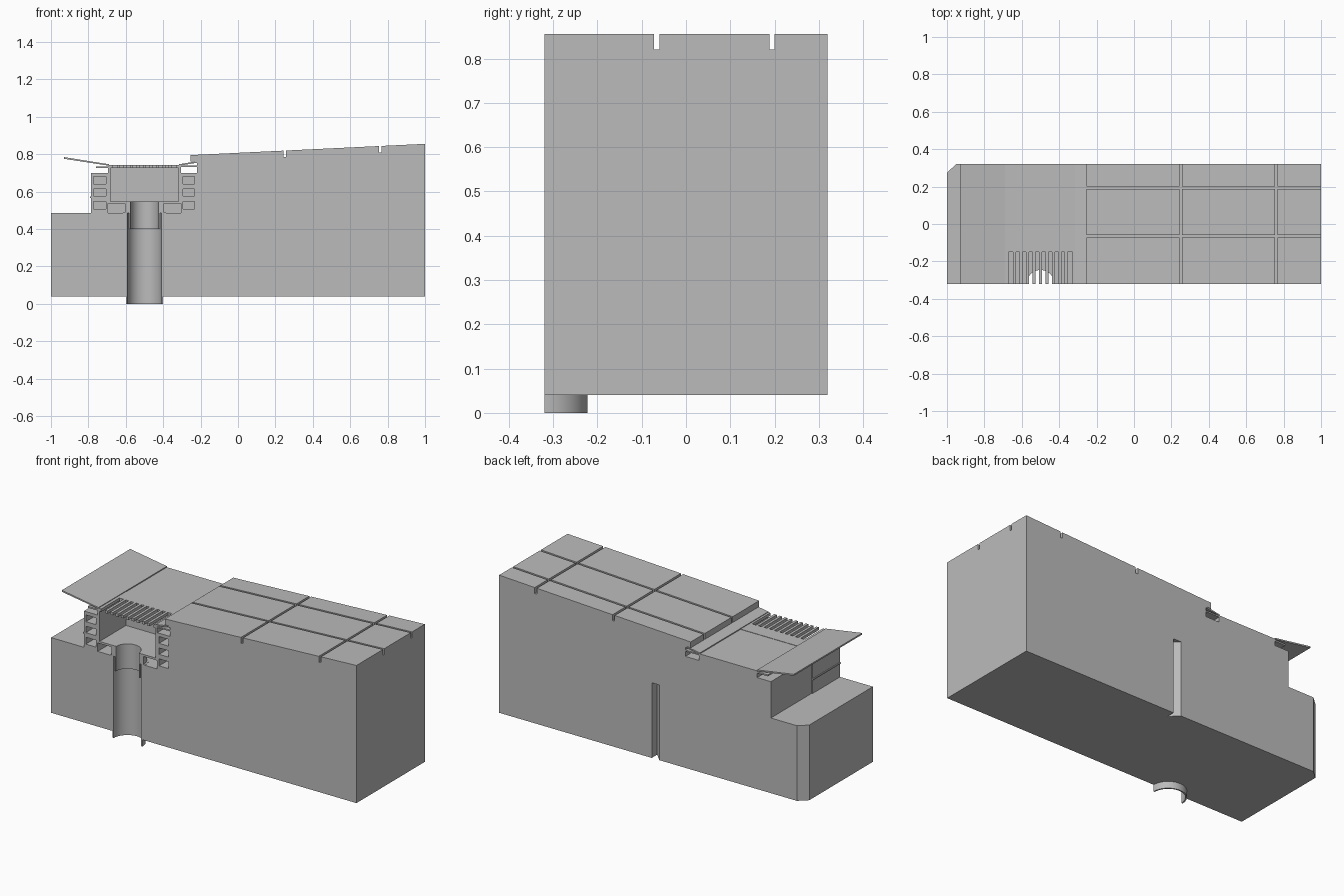
import bpy, bmesh, math

cube = bpy.data.objects.get("Cube")
if cube:
    bpy.data.objects.remove(cube, do_unlink=True)

grey = bpy.data.materials.new("neutral_grey")
grey.use_nodes = True
COLOUR = (0.5, 0.5, 0.5, 1)
grey.diffuse_color = COLOUR
grey.node_tree.nodes["Principled BSDF"].inputs["Base Color"].default_value = COLOUR

FRONT, BACK, MID = -0.32, 0.32, -0.06
PIPE_X = -0.5
SLOPE = 0.048


def prism(name, points, axis, lo, hi, smooth=False):
    """Extrude a flat outline along y (outline in x, z) or z (outline in x, y)."""
    bm = bmesh.new()
    def place(p, d):
        return (p[0], d, p[1]) if axis == "y" else (p[0], p[1], d)
    a = [bm.verts.new(place(p, lo)) for p in points]
    b = [bm.verts.new(place(p, hi)) for p in points]
    bm.faces.new(a)
    bm.faces.new(b[::-1])
    n = len(a)
    for i in range(n):
        j = (i + 1) % n
        bm.faces.new((a[j], a[i], b[i], b[j]))
    bmesh.ops.recalc_face_normals(bm, faces=bm.faces)
    mesh = bpy.data.meshes.new(name)
    bm.to_mesh(mesh)
    bm.free()
    mesh.materials.append(grey)
    obj = bpy.data.objects.new(name, mesh)
    bpy.context.collection.objects.link(obj)
    if smooth:
        bpy.ops.object.select_all(action="DESELECT")
        obj.select_set(True)
        bpy.context.view_layer.objects.active = obj
        bpy.ops.object.shade_smooth_by_angle(angle=math.radians(35))
    return obj


def box(name, x0, x1, y0, y1, z0, z1):
    return prism(name, [(x0, z0), (x1, z0), (x1, z1), (x0, z1)], "y", y0, y1)


def arc(r, n=24):
    """Half circle behind the cut plane, from left to right."""
    return [(PIPE_X - r * math.cos(math.pi * i / n),
             FRONT + r * math.sin(math.pi * i / n)) for i in range(n + 1)]


def half_pipe(name, inner, outer, z0, z1):
    prism(name, arc(outer) + arc(inner)[::-1], "z", z0, z1, True)


def sloped(name, x0, x1, y0, y1, below, top):
    """Layer between two offsets from the sloping tile surface."""
    def z(x, d):
        return 0.855 - SLOPE * (1 - x) - d
    prism(name, [(x0, z(x0, below)), (x1, z(x1, below)),
                 (x1, z(x1, top)), (x0, z(x0, top))], "y", y0, y1)


# Structural slab in two pieces, the left one with clipped rear corners
prism("slab_left", [(-1, FRONT)] + arc(0.115) +
      [(0, FRONT), (0, 0.27), (-0.05, BACK), (-0.95, BACK), (-1, 0.275)],
      "z", 0.04, 0.485)
box("slab_right", 0, 1, FRONT, BACK, 0.04, 0.485)

# Sloping fill and floor layers
prism("screed", [(-0.22, 0.485), (1, 0.485), (1, 0.76), (-0.22, 0.702)],
      "y", FRONT, BACK)
sloped("membrane", -0.22, 1, FRONT, BACK, 0.095, 0.07)
sloped("mortar_bed", -0.22, 1, FRONT, BACK, 0.07, 0.035)

# Floor tiles with open joints
for i, (x0, x1) in enumerate([(-0.255, 0.243), (0.257, 0.753), (0.767, 1)]):
    for j, (y0, y1) in enumerate([(FRONT, -0.072), (-0.06, 0.188), (0.2, BACK)]):
        sloped(f"tile_{i}_{j}", x0, x1, y0, y1, 0.035, 0)

# Solid fill behind the cutaway
box("rear_fill", -0.78, -0.22, MID, BACK, 0.485, 0.70)
box("rear_cover", -0.69, -0.31, MID, BACK, 0.70, 0.74)

# Drain body: walls, floor with outlet, rim
for side, x0, x1 in [("right", -0.695, -0.683), ("left", -0.317, -0.305)]:
    box(f"body_wall_{side}", x0, x1, FRONT, MID, 0.535, 0.74)
box("body_wall_back", -0.69, -0.31, MID - 0.012, MID, 0.535, 0.735)
prism("body_floor", [(-0.69, FRONT)] + arc(0.078) +
      [(-0.31, FRONT), (-0.31, MID), (-0.69, MID)], "z", 0.535, 0.547)

# Outlet, sleeve and downpipe, all cut in half
half_pipe("outlet", 0.074, 0.082, 0.40, 0.547)
half_pipe("outlet_collar", 0.082, 0.105, 0.485, 0.535)
half_pipe("downpipe", 0.09, 0.098, 0, 0.485)
half_pipe("pipe_sleeve", 0.098, 0.115, 0.04, 0.487)

# Grate: solid strip, side strips and bars
GRATE = (0.725, 0.742)
box("grate_plate", -0.69, -0.31, -0.15, MID, *GRATE)
for side, x0, x1 in [("right", -0.69, -0.672), ("left", -0.328, -0.31)]:
    box(f"grate_edge_{side}", x0, x1, FRONT, -0.15, *GRATE)
PITCH = 0.0344
for i in range(9):
    x = -0.672 + PITCH * (i + 1)
    box(f"grate_bar_{i}", x - 0.008, x + 0.008, FRONT, -0.15, *GRATE)

# Hollow support blocks on both sides of the body
for side, x0, x1 in [("right", -0.785, -0.695), ("left", -0.305, -0.22)]:
    box(f"block_{side}_inner", x0, x0 + 0.012, FRONT, MID, 0.485, 0.70)
    box(f"block_{side}_outer", x1 - 0.012, x1, FRONT, MID, 0.485, 0.70)
    box(f"block_{side}_rear", x0, x1, MID - 0.14, MID, 0.485, 0.70)
    for k, (z0, z1) in enumerate([(0.485, 0.507), (0.548, 0.575),
                                  (0.613, 0.64), (0.68, 0.70)]):
        box(f"block_{side}_web_{k}", x0, x1, FRONT, MID, z0, z1)
    box(f"block_{side}_tie", x0 - 0.006, x1 + 0.004, FRONT, MID, 0.566, 0.573)

# Flanges and the raised membrane flap
box("flange_right", -0.76, -0.69, FRONT, BACK, 0.726, 0.735)
box("flange_left", -0.315, -0.20, FRONT, BACK, 0.73, 0.738)
prism("flange_strip_left", [(-0.315, 0.738), (-0.20, 0.757), (-0.20, 0.765),
                            (-0.315, 0.746)], "y", FRONT, BACK)
prism("membrane_flap", [(-0.93, 0.775), (-0.69, 0.738), (-0.69, 0.746),
                        (-0.93, 0.784)], "y", FRONT, BACK)
